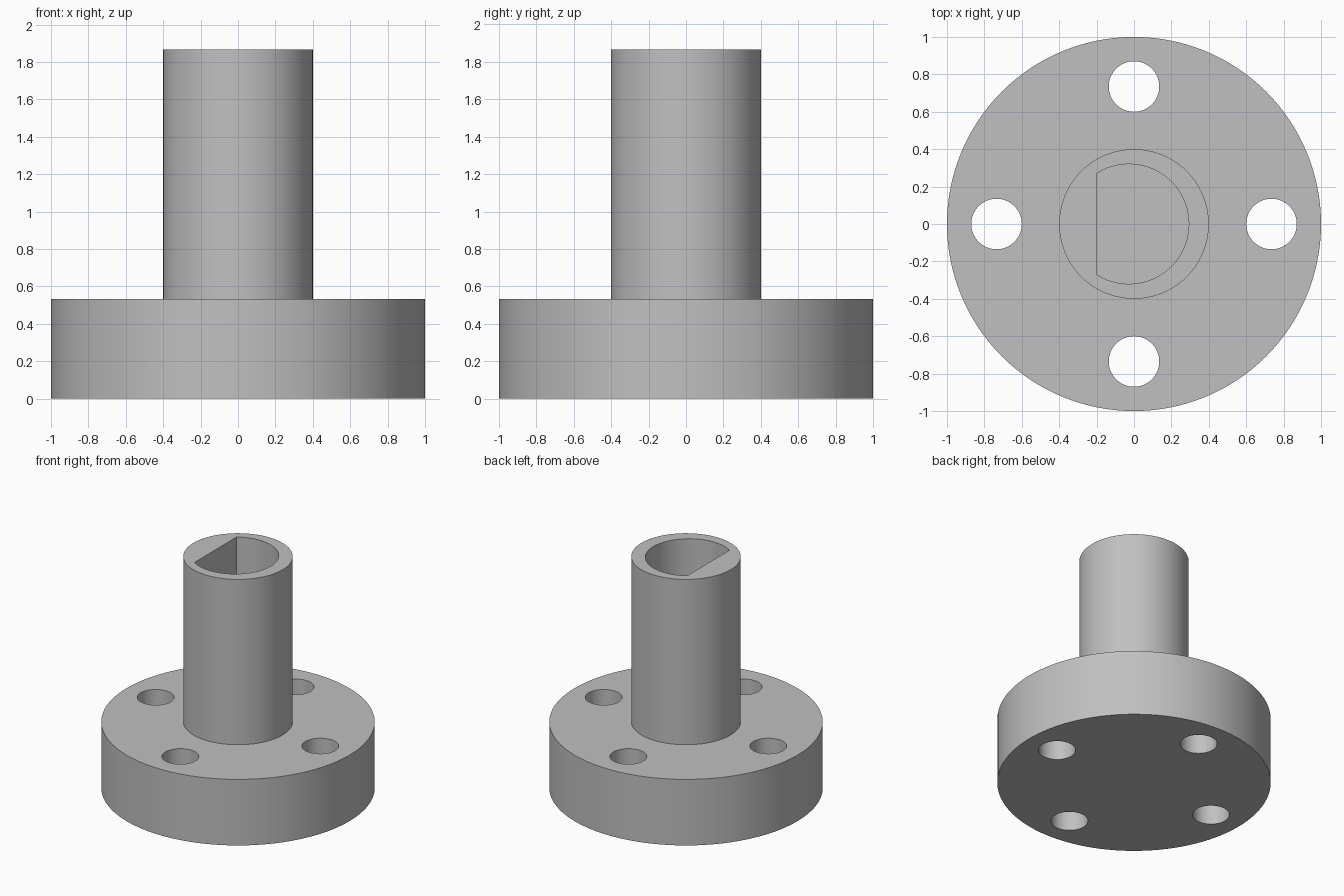
import bpy
import math

cube = bpy.data.objects.get("Cube")
if cube:
    bpy.data.objects.remove(cube, do_unlink=True)

FLANGE_TOP = 0.533
HEIGHT = 1.867
BORE_FLOOR = FLANGE_TOP

# One grey for the whole part
grey = bpy.data.materials.new("light_grey")
grey.use_nodes = True
colour = (0.53, 0.53, 0.53, 1)
grey.diffuse_color = colour
grey.node_tree.nodes["Principled BSDF"].inputs["Base Color"].default_value = colour


def prism(name, outline, z0, z1):
    """Solid between two heights with the given outline."""
    n = len(outline)
    verts = [(x, y, z) for z in (z0, z1) for x, y in outline]
    faces = [tuple(reversed(range(n))), tuple(range(n, 2 * n))]
    faces += [(i, (i + 1) % n, (i + 1) % n + n, i + n) for i in range(n)]
    mesh = bpy.data.meshes.new(name)
    mesh.from_pydata(verts, [], faces)
    mesh.materials.append(grey)
    obj = bpy.data.objects.new(name, mesh)
    bpy.context.collection.objects.link(obj)
    return obj


def arc(radius, cx=0, cy=0, half_angle=math.pi, count=96):
    """Points of a circle, or of an arc that leaves a gap on the -x side."""
    closed = half_angle == math.pi
    steps = count if closed else count - 1
    angles = [-half_angle + 2 * half_angle * i / steps for i in range(count)]
    return [(cx + radius * math.cos(a), cy + radius * math.sin(a)) for a in angles]


def combine(target, other, operation):
    """Apply a boolean and discard the helper solid."""
    bpy.context.view_layer.objects.active = target
    mod = target.modifiers.new(operation.lower(), "BOOLEAN")
    mod.operation = operation
    mod.solver = "EXACT"
    mod.object = other
    bpy.ops.object.modifier_apply(modifier=mod.name)
    bpy.data.objects.remove(other, do_unlink=True)


# Round flange joined with the upright sleeve
coupling = prism("flanged_shaft_coupling", arc(1.0, count=128), 0, FLANGE_TOP)
combine(coupling, prism("sleeve", arc(0.4), 0.2, HEIGHT), "UNION")

# Four bolt holes through the flange
for k in range(4):
    a = k * math.pi / 2
    hole = arc(0.135, 0.735 * math.cos(a), 0.735 * math.sin(a), count=64)
    combine(coupling, prism("bolt_hole", hole, -0.1, FLANGE_TOP + 0.1), "DIFFERENCE")

# Blind D-shaped bore with its flat on the -x side
bore_x, bore_r, flat_x = -0.027, 0.32, -0.2
half = math.acos((flat_x - bore_x) / bore_r)
bore = arc(bore_r, bore_x, 0, half)
combine(coupling, prism("d_bore", bore, BORE_FLOOR, HEIGHT + 0.1), "DIFFERENCE")

# Smooth walls with sharp rims
bpy.ops.object.select_all(action="DESELECT")
coupling.select_set(True)
bpy.context.view_layer.objects.active = coupling
bpy.ops.object.shade_smooth_by_angle(angle=math.radians(30))
